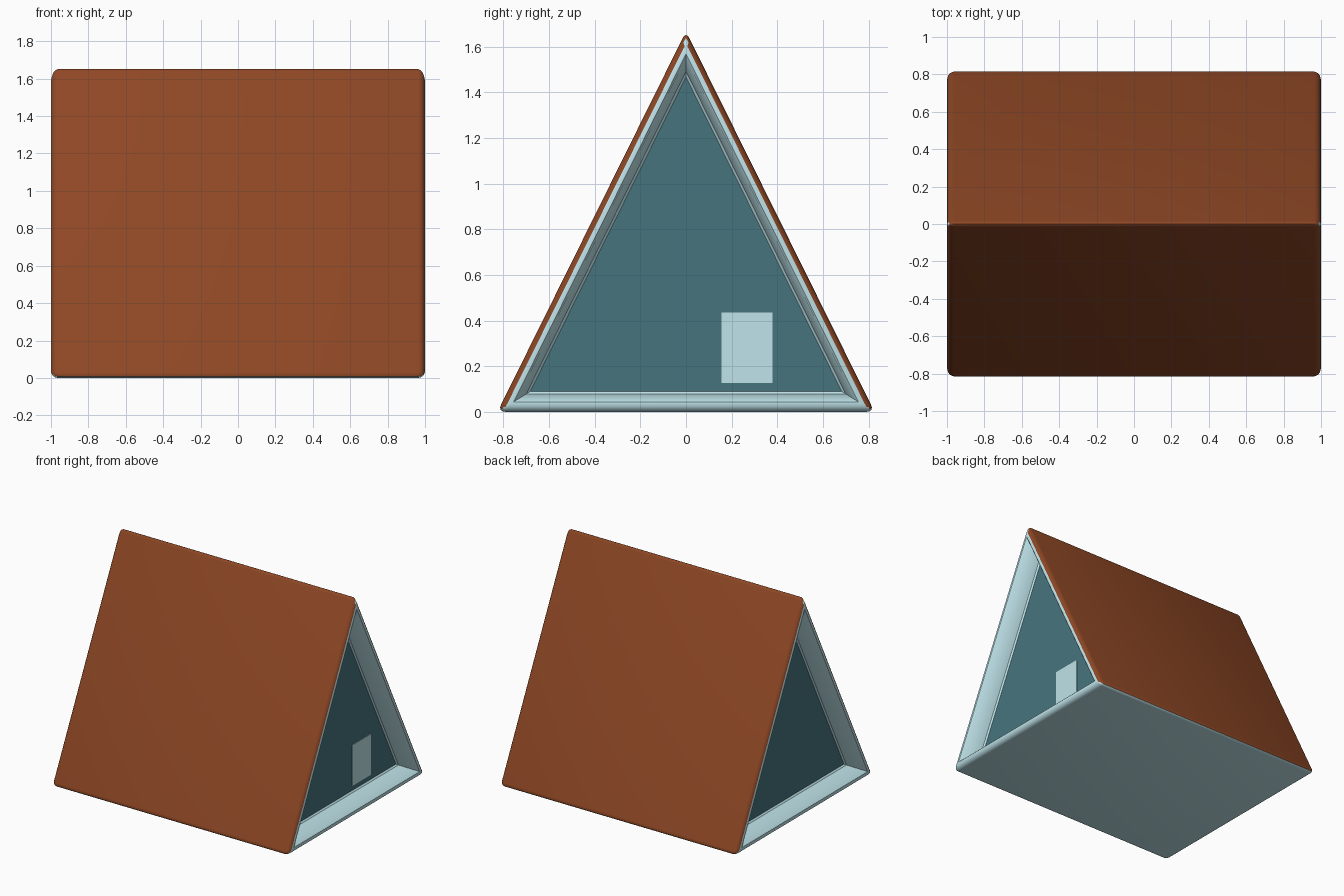
import bpy, bmesh, math
from mathutils import Vector

if "Cube" in bpy.data.objects:
    bpy.data.objects.remove(bpy.data.objects["Cube"])

def material(name, rgb):
    m = bpy.data.materials.new(name)
    m.diffuse_color = (*rgb, 1)
    m.use_nodes = True
    m.node_tree.nodes["Principled BSDF"].inputs["Base Color"].default_value = m.diffuse_color
    return m

BROWN = material("roof_brown", (0.27, 0.063, 0.018))
LIGHT = material("frame_pale_blue", (0.52, 0.77, 0.82))
TEAL = material("end_wall_teal", (0.062, 0.175, 0.205))

# A-frame shell: triangular prism with rounded edges
HALF, APEX = 0.826, 1.667
bm = bmesh.new()
tri = [(-HALF, 0), (HALF, 0), (0, APEX)]
a = [bm.verts.new((-1, y, z)) for y, z in tri]
b = [bm.verts.new((1, y, z)) for y, z in tri]
bm.faces.new(a)
bm.faces.new(b)
for i in range(3):
    j = (i + 1) % 3
    bm.faces.new((a[i], a[j], b[j], b[i]))
bmesh.ops.recalc_face_normals(bm, faces=bm.faces[:])
bmesh.ops.bevel(bm, geom=bm.edges[:], offset=0.036, offset_type='OFFSET',
                segments=4, profile=0.5, affect='EDGES', clamp_overlap=True)
bm.normal_update()

# Roof colour on the slopes and the rounded edges that turn towards them
slope = Vector((0, APEX, HALF)).normalized()
for f in bm.faces:
    n = f.normal
    toward = max(n.y * slope.y, -n.y * slope.y) + n.z * slope.z
    f.material_index = 0 if toward > 0.5 else 1

# Recessed end walls: rim, soft lip, sloping reveal, soft corner
for side in (-1, 1):
    end = max((f for f in bm.faces if f.normal.x * side > 0.99),
              key=lambda f: f.calc_area())
    for thick, depth in ((0.008, 0), (0.008, -0.008), (0.026, -0.132), (0.011, -0.010)):
        bmesh.ops.inset_individual(bm, faces=[end], thickness=thick, depth=depth,
                                   use_even_offset=True)
        bm.normal_update()
    end.material_index = 2

me = bpy.data.meshes.new("cabin_shell")
bm.to_mesh(me)
bm.free()
for m in (BROWN, LIGHT, TEAL):
    me.materials.append(m)
cabin = bpy.data.objects.new("cabin_shell", me)
bpy.context.collection.objects.link(cabin)
bpy.context.view_layer.objects.active = cabin
cabin.select_set(True)
bpy.ops.object.shade_smooth_by_angle(angle=math.radians(35))

# Door panel on the right end wall
bpy.ops.mesh.primitive_cube_add(size=1, location=(0.848, 0.267, 0.281))
door = bpy.context.object
door.name = "door"
door.scale = (0.014, 0.224, 0.31)
door.data.materials.append(LIGHT)
